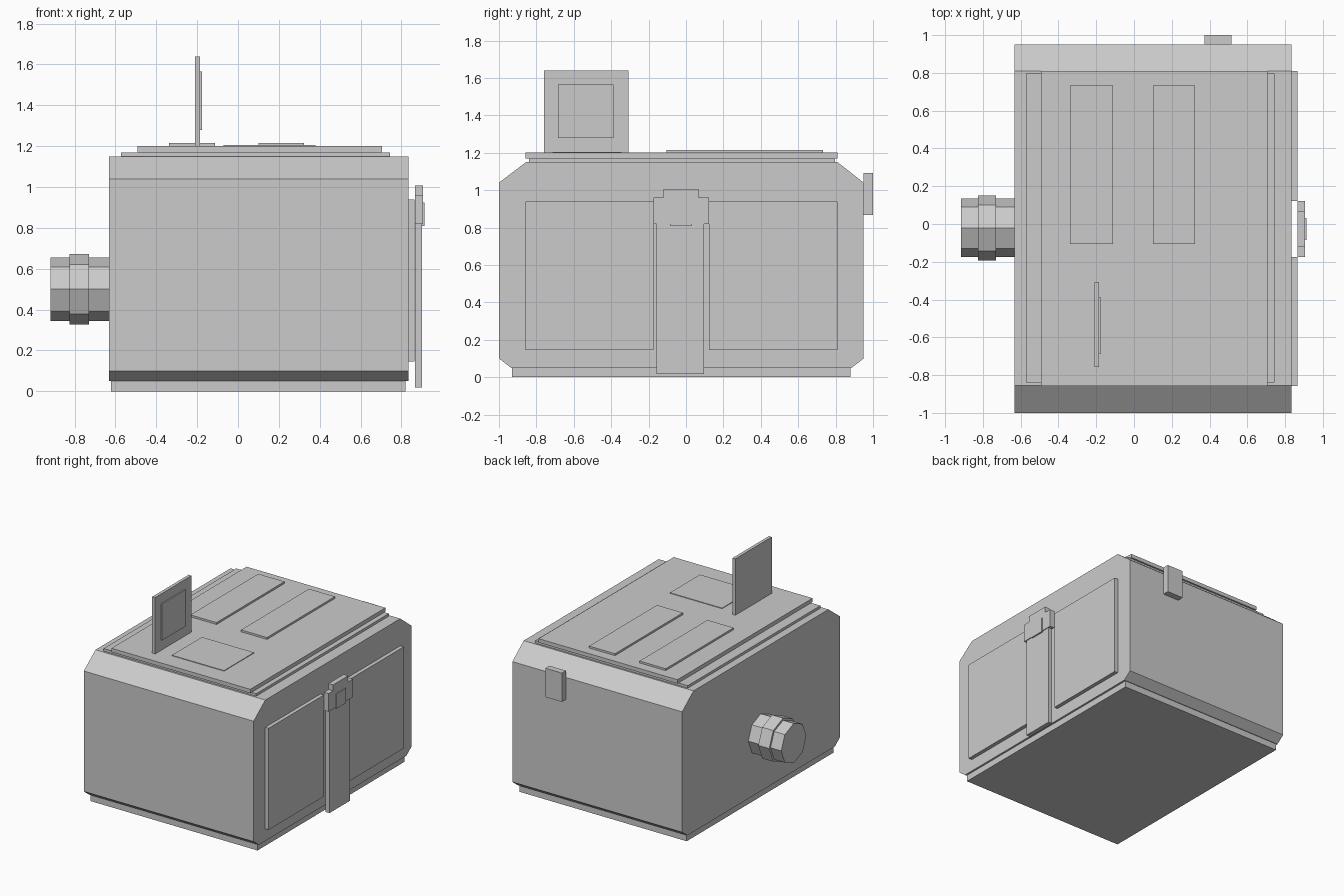
import bpy, bmesh, math

if "Cube" in bpy.data.objects:
    bpy.data.objects.remove(bpy.data.objects["Cube"])

grey = bpy.data.materials.new("plain_grey")
grey.diffuse_color = (0.6, 0.6, 0.6, 1)
grey.use_nodes = True
grey.node_tree.nodes["Principled BSDF"].inputs["Base Color"].default_value = grey.diffuse_color


def prism(name, profile, x0, x1):
    """Extrude a closed (y, z) profile along x."""
    bm = bmesh.new()
    face = bm.faces.new([bm.verts.new((x0, y, z)) for y, z in profile])
    ext = bmesh.ops.extrude_face_region(bm, geom=[face])
    moved = [g for g in ext["geom"] if isinstance(g, bmesh.types.BMVert)]
    bmesh.ops.translate(bm, verts=moved, vec=(x1 - x0, 0, 0))
    bmesh.ops.recalc_face_normals(bm, faces=bm.faces)
    mesh = bpy.data.meshes.new(name)
    bm.to_mesh(mesh)
    bm.free()
    mesh.materials.append(grey)
    obj = bpy.data.objects.new(name, mesh)
    bpy.context.collection.objects.link(obj)
    return obj


def box(name, x, y, z):
    """Box from (min, max) pairs."""
    return prism(name, [(y[0], z[0]), (y[1], z[0]), (y[1], z[1]), (y[0], z[1])], *x)


def octagon(name, r, x0, x1, cy=-0.02, cz=0.5):
    pts = [(cy + r * math.cos(i * math.pi / 4), cz + r * math.sin(i * math.pi / 4))
           for i in range(8)]
    return prism(name, pts, x0, x1)


# Main body with chamfered front and back edges, on a base plate
prism("body", [(-0.935, 0.05), (0.885, 0.05), (0.95, 0.10), (0.95, 1.04),
               (0.81, 1.15), (-0.855, 1.15), (-1.0, 1.04), (-1.0, 0.10)], -0.632, 0.835)
box("base", (-0.622, 0.82), (-0.93, 0.88), (0, 0.05))

# Stepped lid
box("lid_lower", (-0.573, 0.745), (-0.84, 0.797), (1.15, 1.17))
box("lid_upper", (-0.493, 0.706), (-0.857, 0.81), (1.17, 1.20))

# Raised plates on the lid
for i, x in enumerate([(-0.338, -0.112), (0.10, 0.324)]):
    box(f"lid_plate_{i + 1}", x, (-0.105, 0.733), (1.20, 1.215))
box("lid_front_plate", (-0.07, 0.38), (-0.715, -0.345), (1.20, 1.205))

# Upright flap with its inner panel
box("flap", (-0.21, -0.185), (-0.758, -0.308), (1.20, 1.64))
box("flap_panel", (-0.185, -0.176), (-0.685, -0.388), (1.28, 1.565))

# Side panels either side of the strap
for i, y in enumerate([(-0.857, -0.175), (0.122, 0.81)]):
    box(f"side_panel_{i + 1}", (0.835, 0.865), y, (0.145, 0.938))

# Strap and clasp
box("strap", (0.866, 0.90), (-0.157, 0.097), (0.018, 0.90))
prism("clasp", [(-0.175, 0.818), (0.122, 0.818), (0.122, 0.96), (0.066, 0.96),
                (0.066, 1.007), (-0.12, 1.007), (-0.12, 0.96), (-0.175, 0.96)], 0.866, 0.906)
box("clasp_button", (0.90, 0.912), (-0.085, 0.032), (0.81, 0.925))

# Octagonal knob with collar
octagon("knob", 0.155, -0.917, -0.632)
octagon("knob_collar", 0.172, -0.825, -0.73)

# Latch on the back
box("back_latch", (0.373, 0.515), (0.95, 1.0), (0.868, 1.093))
